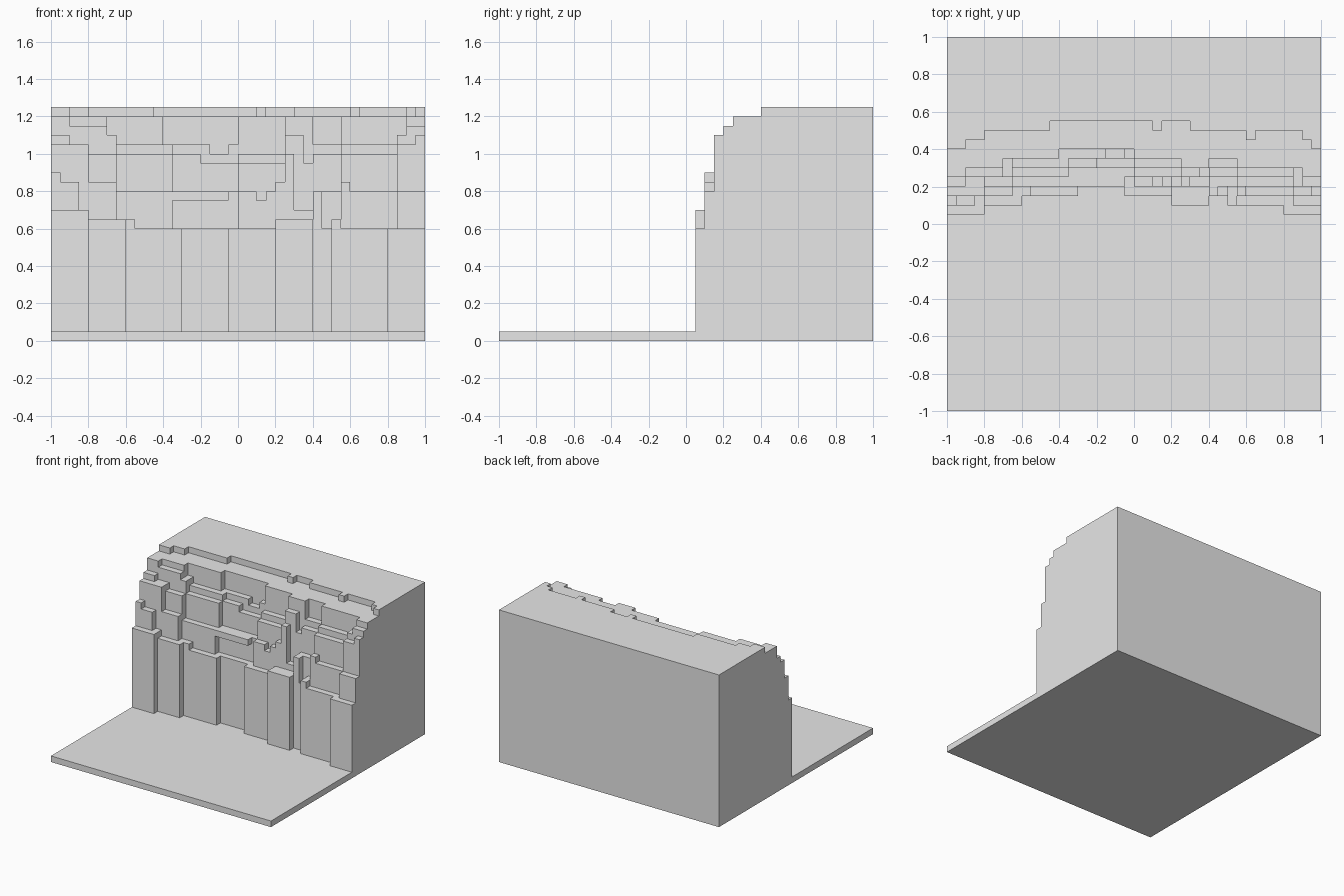
import bpy
import bmesh
from mathutils import Vector

CELL = 0.05      # edge of one block
WIDTH = 40       # blocks along x and y
MIDDLE = WIDTH // 2

cube = bpy.data.objects.get("Cube")
if cube:
    bpy.data.objects.remove(cube, do_unlink=True)

# One plain stone colour for everything
stone = bpy.data.materials.new("light_grey_stone")
stone.use_nodes = True
stone.diffuse_color = (0.8, 0.8, 0.8, 1)
shader = next(n for n in stone.node_tree.nodes if n.type == "BSDF_PRINCIPLED")
shader.inputs["Base Color"].default_value = stone.diffuse_color

# Each terrace runs from left to right as (end column, front row, top layer)
foot_pillars = [(4, 1, 14), (8, 2, 13), (9, 3, 13), (14, 3, 12), (19, 4, 12),
                (24, 3, 12), (28, 2, 13), (30, 3, 12), (31, 2, 13),
                (36, 2, 12), (40, 1, 12)]
lower_ledge = [(1, 2, 18), (3, 2, 17), (7, 3, 17), (13, 4, 16), (20, 5, 16),
               (22, 4, 16), (23, 4, 15), (24, 4, 16), (26, 4, 17),
               (28, 4, 14), (29, 3, 16), (31, 4, 16), (32, 3, 17),
               (37, 3, 16), (40, 2, 16)]
middle_ledge = [(4, 3, 21), (7, 4, 20), (13, 5, 20), (16, 6, 20), (20, 6, 19),
                (25, 5, 19), (26, 4, 20), (28, 5, 19), (31, 5, 20),
                (37, 4, 20), (39, 3, 21), (40, 3, 22)]
upper_ledge = [(2, 4, 22), (6, 5, 23), (7, 5, 22), (13, 6, 21), (17, 7, 21),
               (19, 7, 20), (20, 7, 21), (25, 6, 20), (27, 5, 22),
               (31, 6, 21), (37, 5, 21), (38, 4, 22), (40, 4, 23)]
rim_ledge = [(2, 5, 24), (6, 6, 24), (12, 7, 24), (20, 8, 24), (25, 7, 24),
             (28, 6, 24), (31, 7, 24), (38, 6, 24), (40, 5, 24)]
plateau = [(2, 8, 25), (4, 9, 25), (11, 10, 25), (22, 11, 25), (23, 10, 25),
           (26, 11, 25), (32, 10, 25), (33, 9, 25), (38, 10, 25),
           (39, 9, 25), (40, 8, 25)]


def block(x, y, z):
    """All cells in a box given by three ranges."""
    return {(i, j, k) for i in range(*x) for j in range(*y) for k in range(*z)}


def terrace(segments):
    cells, start = set(), 0
    for end, row, top in segments:
        cells |= block((start, end), (MIDDLE + row, WIDTH), (1, top))
        start = end
    return cells


def build(name, cells):
    """Skin the cells with their outer faces and merge the flat areas."""
    bm = bmesh.new()
    verts = {}

    def vert(p):
        if p not in verts:
            x, y, z = p
            verts[p] = bm.verts.new(
                Vector((x - MIDDLE, y - MIDDLE, z)) * CELL)
        return verts[p]

    for cell in cells:
        for axis in range(3):
            for side in (0, 1):
                near = list(cell)
                near[axis] += 2 * side - 1
                if tuple(near) in cells:
                    continue
                ring = []
                for u, v in ((0, 0), (1, 0), (1, 1), (0, 1)):
                    corner = list(cell)
                    corner[axis] += side
                    corner[(axis + 1) % 3] += u
                    corner[(axis + 2) % 3] += v
                    ring.append(vert(tuple(corner)))
                bm.faces.new(ring if side else ring[::-1])
    bmesh.ops.dissolve_limit(bm, angle_limit=0.01,
                             verts=bm.verts, edges=bm.edges)
    mesh = bpy.data.meshes.new(name)
    bm.to_mesh(mesh)
    bm.free()
    mesh.materials.append(stone)
    obj = bpy.data.objects.new(name, mesh)
    bpy.context.collection.objects.link(obj)


# Cliff body: stacked terraces plus a thin jutting slab in the middle
cliff = set()
for layer in (foot_pillars, lower_ledge, middle_ledge,
              upper_ledge, rim_ledge, plateau):
    cliff |= terrace(layer)
cliff |= block((12, 19), (MIDDLE + 4, WIDTH), (15, 16))

# Ground slab and cliff form one closed body
build("cliff_and_ground", cliff | block((0, WIDTH), (0, WIDTH), (0, 1)))
